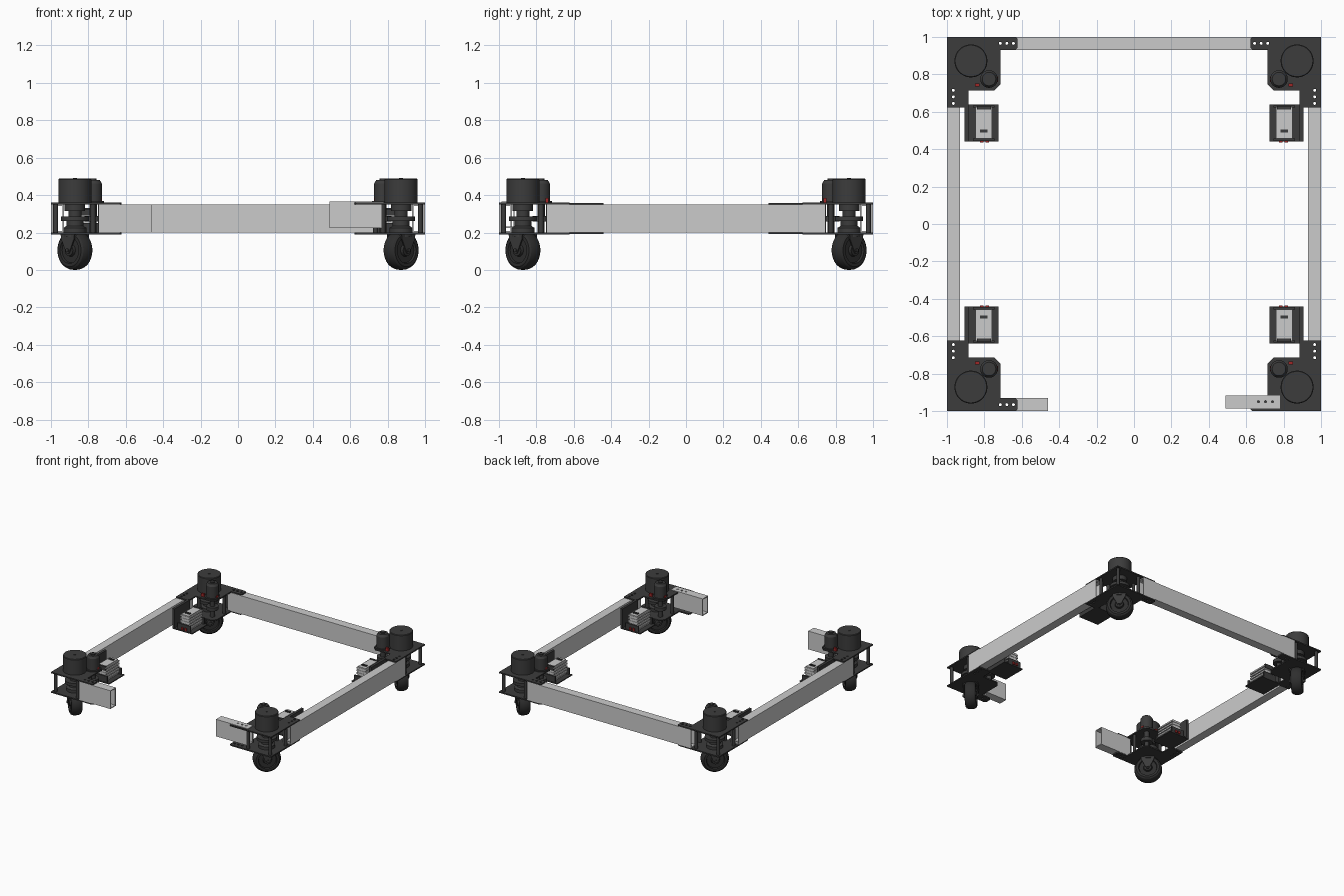
import bpy, bmesh
from math import sin, cos, pi, radians
from mathutils import Matrix, Vector

if "Cube" in bpy.data.objects:
    bpy.data.objects.remove(bpy.data.objects["Cube"])


def material(name, rgb):
    m = bpy.data.materials.new(name)
    m.diffuse_color = (*rgb, 1)
    m.use_nodes = True
    m.node_tree.nodes["Principled BSDF"].inputs["Base Color"].default_value = m.diffuse_color
    return m


DARK = material("dark_metal", (0.045, 0.045, 0.045))
RUBBER = material("rubber", (0.028, 0.028, 0.028))
RED = material("red_plastic", (0.35, 0.02, 0.02))


def prism(bm, pts, z0, z1, mat=Matrix()):
    lo = [bm.verts.new(mat @ Vector((x, y, z0))) for x, y in pts]
    hi = [bm.verts.new(mat @ Vector((x, y, z1))) for x, y in pts]
    bm.faces.new(lo[::-1])
    bm.faces.new(hi)
    for i in range(len(pts)):
        j = (i + 1) % len(pts)
        bm.faces.new((lo[i], lo[j], hi[j], hi[i]))


def box(bm, x0, x1, y0, y1, z0, z1):
    prism(bm, [(x0, y0), (x1, y0), (x1, y1), (x0, y1)], z0, z1)


def lathe(bm, profile, mat=Matrix(), n=40):
    rings = [[bm.verts.new(mat @ Vector((r * cos(2 * pi * k / n), r * sin(2 * pi * k / n), z)))
              for k in range(n)] for r, z in profile]
    for a, b in zip(rings, rings[1:]):
        for k in range(n):
            bm.faces.new((a[k], a[(k + 1) % n], b[(k + 1) % n], b[k]))
    bm.faces.new(rings[0][::-1])
    bm.faces.new(rings[-1])


def disc(bm, x, y, r, z0, z1, n=32):
    lathe(bm, [(r, z0), (r, z1)], Matrix.Translation((x, y, 0)), n)


def finish(bm, name, mat=None, mirror=(True, True), smooth=False, cutter=None):
    bmesh.ops.recalc_face_normals(bm, faces=bm.faces)
    me = bpy.data.meshes.new(name)
    bm.to_mesh(me)
    bm.free()
    if smooth:
        for p in me.polygons:
            p.use_smooth = True
        me.set_sharp_from_angle(angle=radians(30))
    ob = bpy.data.objects.new(name, me)
    bpy.context.collection.objects.link(ob)
    if mat:
        me.materials.append(mat)
    if any(mirror):
        m = ob.modifiers.new("mirror", 'MIRROR')
        m.use_axis = (*mirror, False)
        m.use_mirror_merge = False
    if cutter:
        b = ob.modifiers.new("holes", 'BOOLEAN')
        b.operation, b.solver, b.object = 'DIFFERENCE', 'EXACT', cutter
    return ob


def hide(ob):
    ob.hide_render = True
    ob.hide_set(True)
    return ob


C = 0.872   # steering axis of the corner module, in x and y
G = 0.775   # steering motor position

# Bolt hole cutters
bm = bmesh.new()
for t in (0.645, 0.68, 0.715):
    disc(bm, t, 0.966, 0.008, 0.1, 0.45, 16)
    disc(bm, 0.966, t, 0.008, 0.1, 0.45, 16)
holes = hide(finish(bm, "bolt_hole_cutter"))
bm = bmesh.new()
for t in (0.665, 0.703, 0.74):
    disc(bm, t, -0.95, 0.008, 0.1, 0.45, 16)
stub_holes = hide(finish(bm, "stub_hole_cutter", mirror=(False, False)))


# Hollow frame tubes
def tube(name, x0, x1, y0, y1, z0, z1, along, mirror=(False, False), cutter=None, wall=0.007):
    bm = bmesh.new()
    loops = []
    for end in (0, 1):
        for w in (0, wall):
            quad = []
            for su, sv in ((0, 0), (1, 0), (1, 1), (0, 1)):
                z = (z0 + w, z1 - w)[sv]
                if along == 'x':
                    co = ((x0, x1)[end], (y0 + w, y1 - w)[su], z)
                else:
                    co = ((x0 + w, x1 - w)[su], (y0, y1)[end], z)
                quad.append(bm.verts.new(co))
            loops.append(quad)
    o0, i0, o1, i1 = loops
    for a, b in ((o0, o1), (i0, i1), (o0, i0), (o1, i1)):
        for k in range(4):
            j = (k + 1) % 4
            bm.faces.new((a[k], a[j], b[j], b[k]))
    finish(bm, name, None, mirror, False, cutter)


tube("side_beam", 0.93, 1.0, -0.745, 0.745, 0.2, 0.35, 'y', (True, False), holes)
tube("back_beam", -0.745, 0.745, 0.93, 1.0, 0.2, 0.35, 'x', cutter=holes)
tube("front_left_stub", -0.745, -0.46, -1.0, -0.93, 0.2, 0.35, 'x', cutter=holes)
tube("front_right_stub", 0.49, 0.78, -0.986, -0.916, 0.225, 0.365, 'x', cutter=stub_holes)

# Corner plates, top and bottom
outline = [(1, 1), (0.632, 1), (0.622, 0.99), (0.622, 0.945), (0.632, 0.932), (0.715, 0.932),
           (0.715, 0.745), (0.745, 0.715), (0.885, 0.715), (0.885, 0.64), (0.9, 0.622), (1, 0.622)]
for name, z in (("top_plate", 0.35), ("bottom_plate", 0.19)):
    bm = bmesh.new()
    prism(bm, outline, z, z + 0.01)
    finish(bm, name, DARK, cutter=holes)

# Spacer posts between the plates
bm = bmesh.new()
for x, y in ((0.975, 0.975), (0.975, 0.775), (0.775, 0.975), (0.735, 0.87), (0.87, 0.735)):
    disc(bm, x, y, 0.013, 0.2, 0.35, 16)
finish(bm, "spacer_post", DARK, smooth=True)

# Steering gears and turntable
bm = bmesh.new()
at = Matrix.Translation((C, C, 0))
lathe(bm, [(0.062, 0.175), (0.062, 0.225), (0.045, 0.235), (0.045, 0.262), (0.075, 0.262),
           (0.075, 0.285), (0.035, 0.285), (0.035, 0.315), (0.055, 0.315), (0.055, 0.35)], at)
at = Matrix.Translation((G, G, 0))
lathe(bm, [(0.018, 0.2), (0.018, 0.26), (0.045, 0.26), (0.045, 0.288), (0.02, 0.288), (0.02, 0.35)], at)
finish(bm, "steering_gear", DARK, smooth=True)

# Drive motor
bm = bmesh.new()
at = Matrix.Translation((C, C, 0))
lathe(bm, [(0.088, 0.36), (0.088, 0.484), (0.084, 0.489), (0.01, 0.489), (0.01, 0.492)], at, 64)
finish(bm, "drive_motor", DARK, smooth=True)

# Steering motor
bm = bmesh.new()
at = Matrix.Translation((G, G, 0))
lathe(bm, [(0.058, 0.36), (0.058, 0.368), (0.047, 0.368), (0.047, 0.462), (0.036, 0.48),
           (0.018, 0.48), (0.018, 0.488)], at)
finish(bm, "steering_motor", DARK, smooth=True)

# Red connectors
bm = bmesh.new()
box(bm, 0.825, 0.85, 0.735, 0.75, 0.36, 0.385)
box(bm, 0.727, 0.742, 0.76, 0.785, 0.36, 0.385)
finish(bm, "connector", RED)

# Wheel, turned 45 degrees so its axle points outward from the frame centre
W = Matrix.Translation((C, C, 0.105)) @ Matrix.Rotation(pi / 4, 4, 'Z') @ Matrix.Rotation(pi / 2, 4, 'Y')
half = [(0.02, 0.046), (0.03, 0.046), (0.034, 0.03), (0.066, 0.03), (0.07, 0.042),
        (0.088, 0.042), (0.098, 0.034), (0.104, 0.018)]
bm = bmesh.new()
lathe(bm, [(r, -z) for r, z in half] + [(0.105, 0)] + half[::-1], W, 48)
finish(bm, "wheel", RUBBER, smooth=True)

# Fork cheeks, crown and axle
bm = bmesh.new()
cheek = [(-0.085, -0.052), (-0.085, 0.052), (-0.06, 0.048), (0.004, 0.016),
         (0.016, 0.008), (0.016, -0.008), (0.004, -0.016), (-0.06, -0.048)]
for s in (-1, 1):
    prism(bm, cheek, s * 0.049, s * 0.056, W)
lathe(bm, [(0.01, -0.062), (0.01, 0.062)], W, 16)
finish(bm, "wheel_fork", DARK)

# Motor controller tray with end lips and upper rail
bm = bmesh.new()
box(bm, 0.725, 0.905, 0.44, 0.638, 0.192, 0.2)
box(bm, 0.745, 0.86, 0.445, 0.457, 0.2, 0.25)
box(bm, 0.745, 0.86, 0.622, 0.634, 0.2, 0.25)
box(bm, 0.885, 0.905, 0.44, 0.638, 0.2, 0.358)
finish(bm, "controller_tray", DARK)

# Motor controller body with ribbed sides
bm = bmesh.new()
box(bm, 0.768, 0.837, 0.46, 0.622, 0.2, 0.322)
for k in range(5):
    z = 0.215 + 0.022 * k
    box(bm, 0.758, 0.847, 0.457, 0.625, z, z + 0.012)
finish(bm, "controller_body")

# Controller top label block, port and cable plug
bm = bmesh.new()
box(bm, 0.782, 0.823, 0.488, 0.505, 0.322, 0.33)
box(bm, 0.765, 0.84, 0.612, 0.63, 0.29, 0.325)
finish(bm, "controller_port", DARK)
bm = bmesh.new()
for x in (0.775, 0.805):
    box(bm, x, x + 0.018, 0.436, 0.446, 0.205, 0.225)
finish(bm, "controller_plug", RED)
